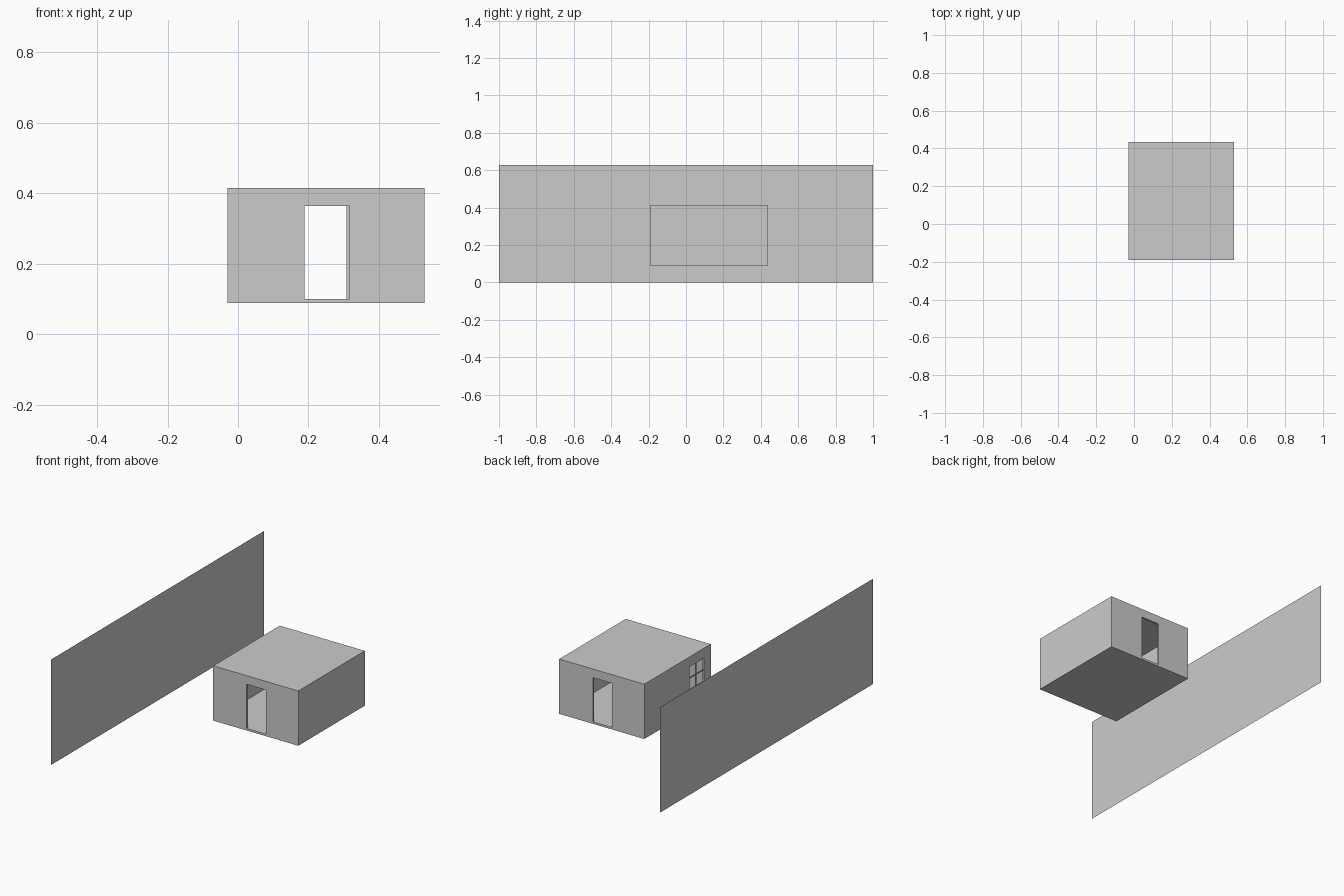
import bpy
from mathutils import Vector

default = bpy.data.objects.get("Cube")
if default:
    bpy.data.objects.remove(default, do_unlink=True)

# One plain grey material
grey = bpy.data.materials.new("light_grey")
grey.use_nodes = True
colour = (0.6, 0.6, 0.6, 1)
grey.diffuse_color = colour
grey.node_tree.nodes["Principled BSDF"].inputs["Base Color"].default_value = colour


def box(name, low, high):
    """Box spanning two opposite corners."""
    low, high = Vector(low), Vector(high)
    bpy.ops.mesh.primitive_cube_add(size=1, location=(low + high) / 2)
    ob = bpy.context.object
    ob.name = ob.data.name = name
    ob.scale = high - low
    bpy.ops.object.transform_apply(location=False, rotation=False, scale=True)
    ob.data.materials.append(grey)
    return ob


def cut(target, low, high):
    """Cut a box-shaped hole and discard the cutter."""
    cutter = box("cutter", low, high)
    cutter.hide_render = True
    mod = target.modifiers.new("opening", "BOOLEAN")
    mod.operation = "DIFFERENCE"
    mod.solver = "EXACT"
    mod.object = cutter
    bpy.context.view_layer.objects.active = target
    bpy.ops.object.modifier_apply(modifier=mod.name)
    bpy.data.objects.remove(cutter, do_unlink=True)


# Hollow house shell
X0, X1, Y0, Y1, Z0, Z1 = -0.03, 0.53, -0.19, 0.435, 0.088, 0.414
T = 0.012
shell = box("house_shell", (X0, Y0, Z0), (X1, Y1, Z1))
cut(shell, (X0 + T, Y0 + T, Z0 + T), (X1 - T, Y1 - T, Z1 - T))

# Doorways in the front and back walls
door_top = 0.363
cut(shell, (0.189, Y0 - T, Z0 + T), (0.317, Y0 + 2 * T, door_top))
cut(shell, (0.184, Y1 - 2 * T, Z0 + T), (0.308, Y1 + T, door_top))

# Window in the right wall with a cross of glazing bars
wy0, wy1, wz0, wz1 = -0.125, 0.01, 0.213, 0.355
cut(shell, (X0 - T, wy0, wz0), (X0 + 2 * T, wy1, wz1))
wy, wz, bar = (wy0 + wy1) / 2, (wz0 + wz1) / 2, 0.003
box("window_upright", (X0 + bar, wy - bar, wz0), (X0 + T - bar, wy + bar, wz1))
box("window_crossbar", (X0 + bar, wy0, wz - bar), (X0 + T - bar, wy1, wz + bar))

# Freestanding sheet wall beside the house
bpy.ops.mesh.primitive_plane_add(size=1, location=(-0.53, 0, 0.3135),
                                 rotation=(0, 1.5707963, 0))
sheet = bpy.context.object
sheet.name = sheet.data.name = "boundary_wall"
sheet.scale = (0.627, 2, 1)
bpy.ops.object.transform_apply(location=False, rotation=True, scale=True)
sheet.data.materials.append(grey)
